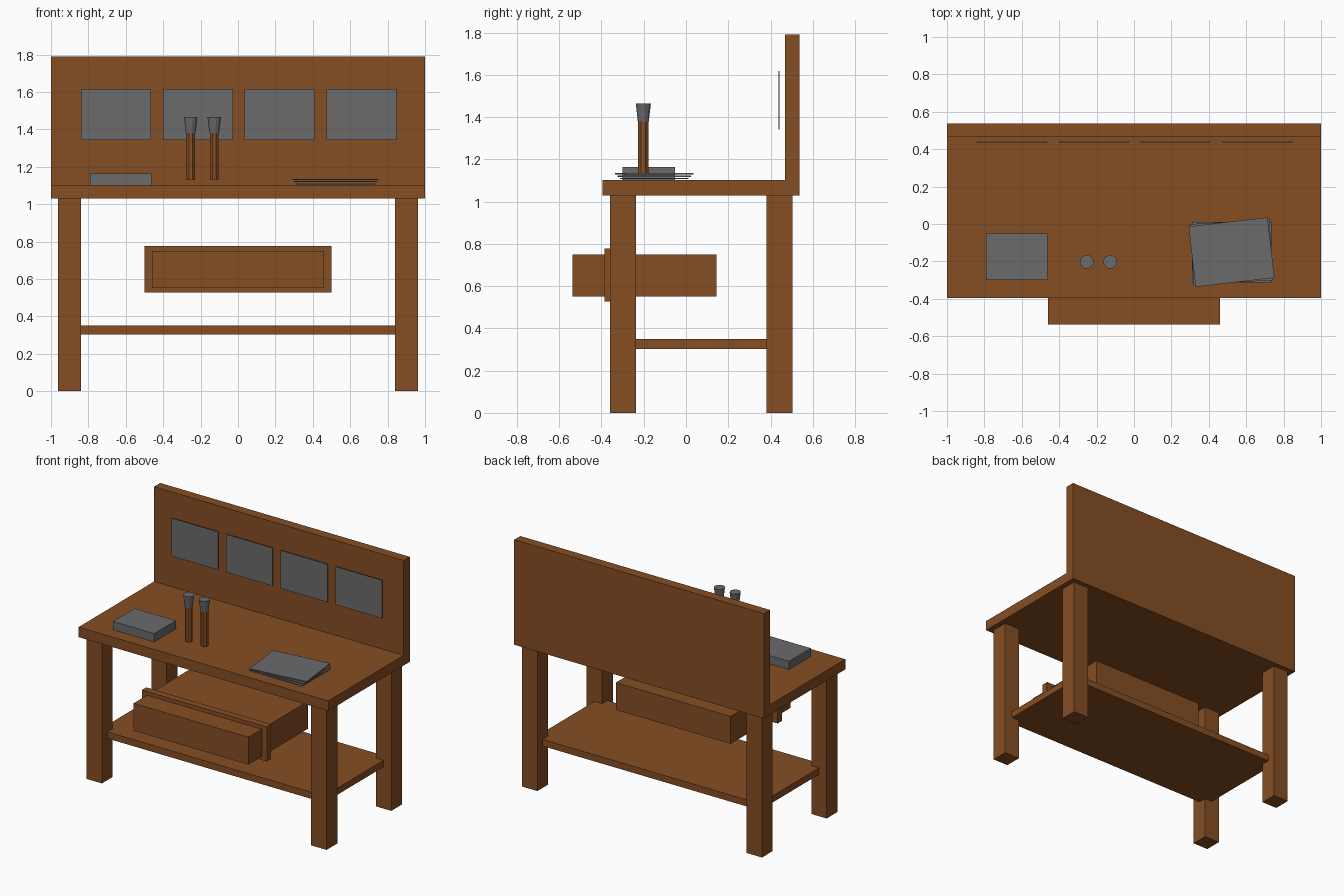
import bpy, bmesh, math
from mathutils import Matrix

if "Cube" in bpy.data.objects:
    bpy.data.objects.remove(bpy.data.objects["Cube"])


def make_material(name, colour):
    m = bpy.data.materials.new(name)
    m.diffuse_color = (*colour, 1)
    m.use_nodes = True
    m.node_tree.nodes["Principled BSDF"].inputs["Base Color"].default_value = m.diffuse_color
    return m


WOOD = make_material("brown wood", (0.235, 0.076, 0.017))
GREY = make_material("grey", (0.145, 0.145, 0.152))


def finish(name, bm, mat):
    me = bpy.data.meshes.new(name)
    bm.to_mesh(me)
    bm.free()
    me.materials.append(mat)
    ob = bpy.data.objects.new(name, me)
    bpy.context.collection.objects.link(ob)
    return ob


def box(name, mat, x, y, z, turn=0):
    """Box from (min, max) ranges, optionally turned about its own z axis."""
    bm = bmesh.new()
    size = [r[1] - r[0] for r in (x, y, z)]
    bmesh.ops.create_cube(bm, size=1, matrix=Matrix.Diagonal((*size, 1)))
    ob = finish(name, bm, mat)
    ob.location = [(r[0] + r[1]) / 2 for r in (x, y, z)]
    ob.rotation_euler.z = math.radians(turn)
    return ob


def cone(name, mat, x, y, z0, z1, r0, r1, sides):
    bm = bmesh.new()
    spin = Matrix.Rotation(math.pi / sides, 4, 'Z')
    bmesh.ops.create_cone(bm, cap_ends=True, segments=sides, radius1=r0,
                          radius2=r1, depth=z1 - z0, matrix=spin)
    ob = finish(name, bm, mat)
    ob.location = (x, y, (z0 + z1) / 2)
    return ob


# bench top and upright back board
box("bench_top", WOOD, (-1, 1), (-0.395, 0.538), (1.03, 1.103))
box("back_board", WOOD, (-1, 1), (0.468, 0.538), (1.103, 1.79))

# four legs
for side, x in (("left", -0.9), ("right", 0.9)):
    for end, y in (("front", -0.298), ("back", 0.442)):
        box(f"{end}_{side}_leg", WOOD, (x - 0.0615, x + 0.0615),
            (y - 0.0615, y + 0.0615), (0, 1.03))

# lower shelf running from leg centre to leg centre
box("lower_shelf", WOOD, (-0.9, 0.9), (-0.298, 0.442), (0.302, 0.35))

# drawer and its surrounding frame
box("drawer", WOOD, (-0.46, 0.46), (-0.538, 0.145), (0.552, 0.75))
box("drawer_frame", WOOD, (-0.5, 0.5), (-0.385, -0.335), (0.527, 0.777))

# four panels in front of the back board
for i in range(4):
    x = -0.653 + i * 0.438
    box(f"wall_panel_{i + 1}", GREY, (x - 0.187, x + 0.187),
        (0.437, 0.443), (1.342, 1.617))

# block on the bench
box("block", GREY, (-0.79, -0.462), (-0.3, -0.052), (1.103, 1.163))

# two hand tools
for i, x in enumerate((-0.253, -0.127)):
    cone(f"tool_handle_{i + 1}", WOOD, x, -0.202, 1.128, 1.38, 0.026, 0.026, 8)
    cone(f"tool_head_{i + 1}", GREY, x, -0.202, 1.38, 1.465, 0.027, 0.037, 12)

# fanned stack of sheets
for i in range(3):
    z = 1.106 + i * 0.0115
    box(f"sheet_{i + 1}", GREY, (0.309, 0.734), (-0.313, 0.012),
        (z, z + 0.006), turn=3.3 * i)
